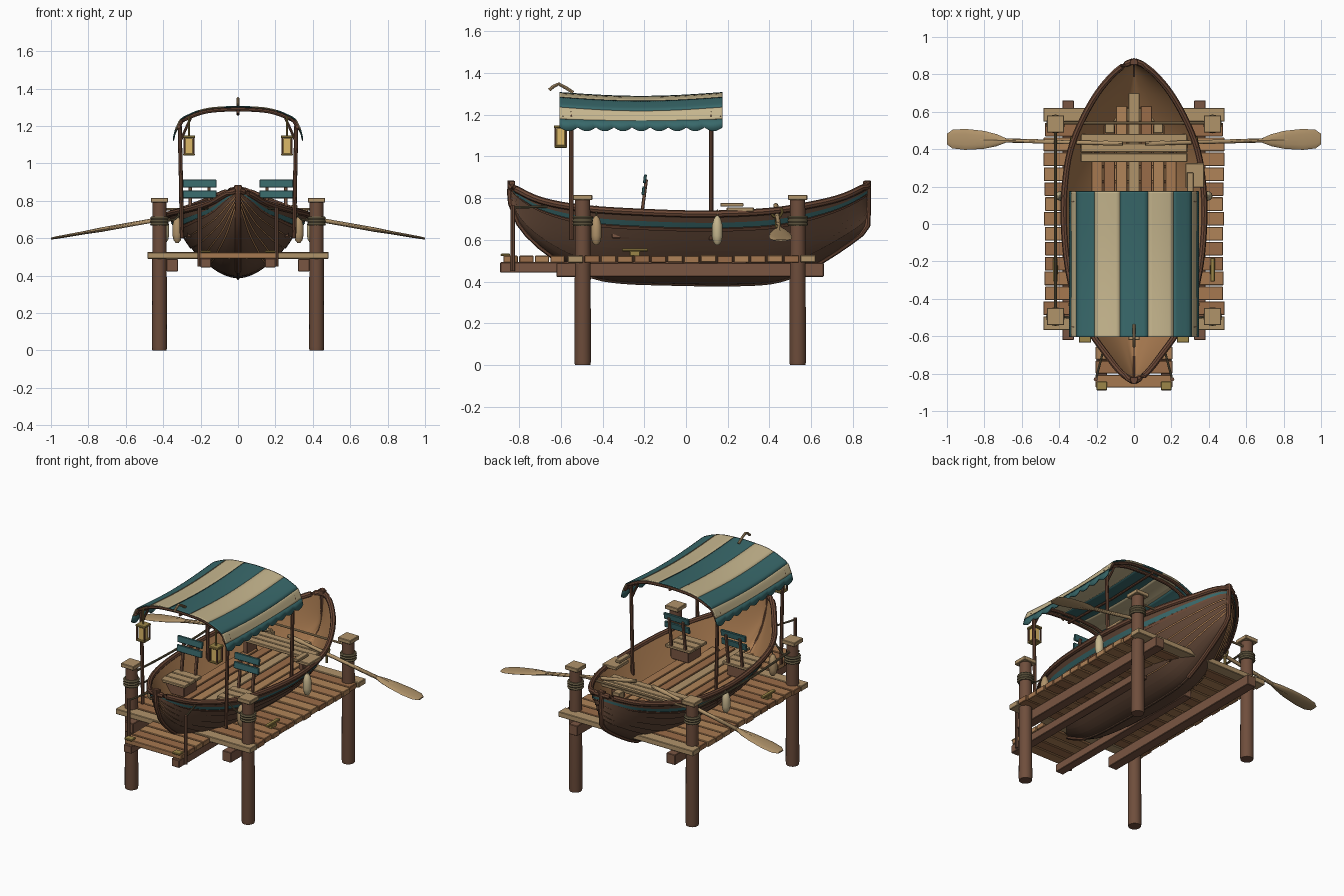
import bpy, bmesh, math, random
from mathutils import Vector, Matrix

if "Cube" in bpy.data.objects:
    bpy.data.objects.remove(bpy.data.objects["Cube"])
random.seed(4)

def mat(name, hexcol):
    c = [int(hexcol[i:i + 2], 16) / 255 for i in (0, 2, 4)]
    m = bpy.data.materials.new(name)
    m.diffuse_color = [((v + .055) / 1.055) ** 2.4 if v > .04 else v / 12.9 for v in c] + [1]
    m.use_nodes = True
    m.node_tree.nodes["Principled BSDF"].inputs["Base Color"].default_value = m.diffuse_color
    return m
HULL, TRIM, INNER = mat("hull", "5f4535"), mat("trim", "6b4836"), mat("inner", "a87a50")
PILE, JOIST, LIGHT = mat("pile", "6f4e3c"), mat("joist", "7a5642"), mat("light", "b0936a")
PLANKS = [mat("plank%d" % i, h) for i, h in enumerate(("a67850", "9a6c48", "b08458"))]
TEAL, CREAM, ROPE = mat("teal", "38686a"), mat("cream", "c6b68e"), mat("rope", "6d6248")
BRASS, GLOW = mat("brass", "9c8648"), mat("glow", "dcb868")

def make(name, bm, m, smooth=True):
    bmesh.ops.recalc_face_normals(bm, faces=bm.faces)
    me = bpy.data.meshes.new(name)
    bm.to_mesh(me); bm.free()
    ob = bpy.data.objects.new(name, me)
    bpy.context.collection.objects.link(ob)
    me.materials.append(m)
    if smooth:
        bpy.ops.object.select_all(action='DESELECT')
        bpy.context.view_layer.objects.active = ob
        ob.select_set(True)
        bpy.ops.object.shade_smooth_by_angle(angle=math.radians(35))
    return ob

def box(name, c, s, m, rx=0, bev=.003):
    bm = bmesh.new()
    bmesh.ops.create_cube(bm, size=1)
    bmesh.ops.scale(bm, vec=s, verts=bm.verts)
    if bev:
        bmesh.ops.bevel(bm, geom=bm.edges[:], offset=bev, segments=1, affect='EDGES')
    bm.transform(Matrix.Translation(c) @ Matrix.Rotation(rx, 4, 'X'))
    return make(name, bm, m, False)

def skin(bm, rings, closed=True):
    vs = [[bm.verts.new(p) for p in r] for r in rings]
    n = len(vs[0])
    for a, b in zip(vs, vs[1:]):
        for i in range(n if closed else n - 1):
            bm.faces.new((a[i], a[(i + 1) % n], b[(i + 1) % n], b[i]))
    if closed:
        bm.faces.new(vs[0]); bm.faces.new(vs[-1])

def loft(name, rings, m, n=12, mtx=Matrix()):
    # rings of (height, half width x, half width y)
    bm = bmesh.new()
    skin(bm, [[mtx @ Vector((a * math.cos(k * math.tau / n), b * math.sin(k * math.tau / n), h))
               for k in range(n)] for h, a, b in rings])
    return make(name, bm, m)

def tube(name, pts, r, m, n=8):
    pts = [Vector(p) for p in pts]
    bm, rings = bmesh.new(), []
    for i, p in enumerate(pts):
        d = (pts[min(i + 1, len(pts) - 1)] - pts[max(i - 1, 0)]).normalized()
        u = d.cross(Vector((1, 0, 0)) if abs(d.x) < .8 else Vector((0, 1, 0))).normalized()
        w = d.cross(u)
        rings.append([p + r * (u * math.cos(k * math.tau / n) + w * math.sin(k * math.tau / n)) for k in range(n)])
    skin(bm, rings)
    return make(name, bm, m)

def ring(name, c, R, r, m):
    bm = bmesh.new()
    N = 20
    g = [[bm.verts.new((c[0] + (R + r * math.cos(b * math.tau / 6)) * math.cos(a * math.tau / N),
                        c[1] + (R + r * math.cos(b * math.tau / 6)) * math.sin(a * math.tau / N),
                        c[2] + r * math.sin(b * math.tau / 6))) for b in range(6)] for a in range(N)]
    for a in range(N):
        for b in range(6):
            bm.faces.new((g[a][b], g[(a + 1) % N][b], g[(a + 1) % N][(b + 1) % 6], g[a][(b + 1) % 6]))
    return make(name, bm, m)

def curve(tab):
    # smooth interpolation through (position, value) pairs
    def f(y):
        y = max(tab[0][0], min(tab[-1][0], y))
        i = next(k for k in range(len(tab) - 1) if y <= tab[k + 1][0])
        sl = lambda k: (tab[min(k + 1, len(tab) - 1)][1] - tab[max(k - 1, 0)][1]) / \
            (tab[min(k + 1, len(tab) - 1)][0] - tab[max(k - 1, 0)][0])
        (a, p), (b, q) = tab[i], tab[i + 1]
        h = b - a; t = (y - a) / h
        return (p * (2*t**3 - 3*t*t + 1) + h * sl(i) * (t**3 - 2*t*t + t)
                + q * (3*t*t - 2*t**3) + h * sl(i + 1) * (t**3 - t*t))
    return f

# Boat lines: half width, sheer height and keel height along y
width = curve([(-.84, .006), (-.8, .065), (-.7, .145), (-.55, .25), (-.4, .315), (-.2, .358), (.05, .376),
               (.25, .365), (.4, .338), (.55, .28), (.7, .195), (.8, .112), (.85, .05), (.87, .006)])
sheer = curve([(-.84, .855), (-.7, .79), (-.5, .752), (-.2, .732), (.1, .724), (.4, .737), (.6, .768), (.75, .805), (.87, .86)])
keel = curve([(-.84, .78), (-.8, .68), (-.7, .57), (-.55, .47), (-.4, .41), (-.1, .39), (.35, .39),
              (.5, .42), (.65, .5), (.78, .585), (.84, .63), (.87, .67)])
STN = [.015 - .855 * math.cos(math.pi * i / 48) for i in range(49)]

def hull_pt(y, v, off):
    t = v ** 1.6
    return Vector((max(.002, width(y) * t ** .55 + off * min(1, v * 4)) if v > 0 else 0,
                   y, keel(y) + (sheer(y) - keel(y)) * t - (min(off, 0) * (1 - v))))

def strip(name, v0, v1, o0, o1, m, sub=3):
    bm = bmesh.new()
    for s in (-1, 1):
        rows = [[Vector((s * p.x, p.y, p.z)) for p in (hull_pt(y, v0 + (v1 - v0) * k / sub, o0 + (o1 - o0) * k / sub)
                 for k in range(sub + 1))] for y in STN]
        skin(bm, rows, False)
    bmesh.ops.remove_doubles(bm, verts=bm.verts, dist=.0002)
    return make(name, bm, m)

# Lapped hull strakes, inner lining, painted band, gunwale
for k in range(8):
    strip("hull_strake_%d" % k, k / 8, (k + 1) / 8, .007 if k > 2 else .001, 0 if k > 1 else .001, HULL)
strip("hull_lining", 0, 1, -.018, -.014, INNER, 14)
strip("teal_band", .87, .92, .009, .009, TEAL)
strip("rub_strake", .835, .865, .012, .012, TRIM)
for s in (-1, 1):
    tube("gunwale", [(s * width(y), y, sheer(y)) for y in STN], .017, TRIM)
# Stem and stern posts with heads
for name, ys in (("stem", [.5, .58, .65, .72, .78, .84, .868]), ("stern_post", [-.45, -.55, -.63, -.7, -.76, -.8, -.838])):
    e = 1 if ys[0] > 0 else -1
    tube(name, [(0, y, keel(y)) for y in ys] + [(0, ys[-1] + e * .004, .76 if e > 0 else .82), (0, ys[-1] + e * .002, .885)], .015, TRIM)
    box(name + "_cap", (0, ys[-1] - e * .004, .865), (.044, .03, .035), TRIM)
tube("keel_strip", [(0, y / 20, keel(y / 20) - .001) for y in range(-9, 11)], .008, HULL)

# Floorboards with stepped ends
for i, (a, b) in enumerate([(-.35, .45), (-.5, .53), (-.56, .63), (-.62, .7), (-.56, .63), (-.5, .53), (-.35, .45)]):
    box("floorboard", ((i - 3) * .066, (a + b) / 2, .6), (.06, b - a, .016), PLANKS[i % 3] if i != 3 else LIGHT)
# Rowing bench
for k in range(3):
    box("rowing_bench", (0, .355 + k * .052, .705), (.57, .047, .02), LIGHT)
for s in (-1, 1):
    box("bench_support", (s * .2, .41, .65), (.03, .1, .1), JOIST)
    box("bow_block", (s * .13, .51, .66), (.05, .05, .1), LIGHT)
box("side_board", (.325, .26, .745), (.1, .13, .02), LIGHT)
box("side_board_top", (.3, .22, .768), (.035, .11, .018), LIGHT)

# Two chairs facing the stern
for s in (-1, 1):
    x = s * .205
    for k in range(3):
        box("chair_seat", (x, -.235 - k * .06, .69), (.18, .055, .018), LIGHT)
    box("chair_base", (x, -.29, .645), (.13, .13, .075), JOIST)
    for d in (-.05, .05):
        box("chair_upright", (x + d, -.203, .79), (.018, .016, .2), JOIST, -.13)
    for z in (.835, .892):
        box("chair_slat", (x, -.21 + (z - .79) * .13, z), (.18, .014, .042), TEAL, -.13)

# Oars with rowlocks
for s in (-1, 1):
    a, b = Vector((s * .06, .43, .765)), Vector((s, .455, .598))
    d = (b - a).normalized()
    u = Vector((0, 1, 0)); u = (u - d * u.dot(d)).normalized()
    M = Matrix.Translation(a) @ Matrix((d.cross(u), u, d)).transposed().to_4x4()
    L = (b - a).length
    loft("oar_shaft", [(0, .012, .012), (.1, .014, .014), (.11, .011, .011), (L - .27, .012, .012), (L - .1, .006, .006)], LIGHT, 10, M)
    loft("oar_blade", [(L - .32, .011, .012), (L - .27, .011, .032), (L - .2, .009, .048), (L - .1, .008, .056),
                       (L - .03, .007, .05), (L, .005, .028)], LIGHT, 12, M)
    x = s * .335
    tube("rowlock_pin", [(x, .435, .66), (x, .435, .71)], .008, BRASS)
    tube("rowlock", [(x, .435 + .027 * math.sin(q), .735 - .027 * math.cos(q)) for q in (-2.3, -1.5, -.7, 0, .7, 1.5, 2.3)], .006, BRASS)

# Rope fenders on the hull sides
for s in (-1, 1):
    for y in (-.43, .15):
        x = s * (width(y) + .02)
        loft("fender", [(.575, .008, .008), (.59, .02, .02), (.62, .026, .026), (.67, .025, .025), (.7, .017, .017), (.715, .007, .007)],
             CREAM if y > 0 else LIGHT, 12, Matrix.Translation((x, y, 0)))
        tube("fender_rope", [(x, y, .71), (s * width(y), y, sheer(y) + .018)], .004, ROPE)

# Canopy frame: posts, arched ribs, side rails
arch = curve([(0, 1.305), (.075, 1.302), (.15, 1.296), (.21, 1.282), (.26, 1.262), (.31, 1.232), (.335, 1.18)])
for y in (-.55, .12):
    for s in (-1, 1):
        tube("canopy_post", [(s * .3, y, .6), (s * .305, y, .9), (s * .312, y, 1.215)], .011, TRIM)
        tube("canopy_brace", [(s * .308, y, 1.12), (s * .25, y, 1.25)], .007, TRIM)
for y in (-.59, -.55, .12, .165):
    tube("canopy_rib", [(x / 40, y, arch(abs(x / 40)) - .016) for x in range(-13, 14)], .01, TRIM)
for x in (-.315, 0, .315):
    tube("canopy_rail", [(x, -.6, arch(abs(x)) - .03), (x, -.2, arch(abs(x)) - .042), (x, .17, arch(abs(x)) - .03)], .008, TRIM)

# Striped canopy cloth with sag and scalloped valance
NY = 72
def cloth(name, prof, m, scallop=False):
    bm, rows = bmesh.new(), []
    for j in range(NY + 1):
        q = j / NY
        row = []
        for i, (x, z) in enumerate(prof):
            dz = -.018 * math.sin(math.pi * q)
            if scallop:
                dz = dz * .4 if i == 0 else .012 - .018 * abs(math.sin(math.pi * q * 9))
            row.append((x, -.605 + .78 * q, z + dz))
        rows.append(row)
    skin(bm, rows, False)
    mod = make(name, bm, m).modifiers.new("thick", 'SOLIDIFY')
    mod.thickness = .006; mod.offset = 0
def span(a, b, s=1):
    return [(s * (a + (b - a) * k / 6), arch(abs(a + (b - a) * k / 6))) for k in range(7)]
cloth("canopy_middle_stripe", span(-.075, .075), TEAL)
for s in (-1, 1):
    cloth("canopy_cream_stripe", span(.075, .21, s), CREAM)
    cloth("canopy_teal_stripe", span(.21, .308, s), TEAL)
    cloth("canopy_edge_stripe", span(.308, .335, s), CREAM)
    cloth("canopy_valance", [(s * .335, 1.178), (s * .345, 1.127)], TEAL, True)
tube("canopy_hook", [(0, -.54, 1.305), (0, -.575, 1.328), (0, -.61, 1.347), (0, -.635, 1.335), (0, -.655, 1.318)], .008, LIGHT)

# Lanterns
for s in (-1, 1):
    x, y = s * .262, -.6
    box("lantern_glass", (x, y, 1.093), (.044, .044, .085), GLOW)
    box("lantern_base", (x, y, 1.047), (.062, .062, .012), BRASS)
    box("lantern_roof", (x, y, 1.142), (.066, .066, .014), BRASS)
    for a in (-.026, .026):
        for b in (-.026, .026):
            box("lantern_bar", (x + a, y + b, 1.093), (.008, .008, .09), TRIM, 0, 0)
    tube("lantern_hanger", [(x, y, 1.145), (x, y, 1.25)], .005, BRASS)

# Jetty: planks, joists and front step
for k in range(15):
    c = LIGHT if k in (0, 14) else random.choice(PLANKS)
    box("deck_plank", (0, -.53 + k * .0796, .508 + random.uniform(-.002, .002)), (.97 - random.uniform(0, .02) * (k % 14 > 0), .073, .034), c)
for k in range(4):
    box("step_plank", (0, -.84 + k * .075, .508), (.41, .068, .032), PLANKS[k % 3])
for s in (-1, 1):
    box("joist", (s * .352, .02, .456), (.062, 1.28, .066), JOIST)
    box("step_joist", (s * .172, -.3, .468), (.055, 1.18, .05), JOIST)
    box("step_bracket", (s * .172, -.865, .528), (.055, .045, .012), BRASS)
    tube("step_post", [(s * .205, -.83, .45), (s * .205, -.83, .765)], .011, PILE)
    tube("step_rail", [(s * .205, -.835, .755), (s * .16, -.66, .76)], .006, ROPE)
    # deck cleats
    box("cleat_foot", (s * .42, -.245, .535), (.025, .05, .025), BRASS)
    box("cleat_bar", (s * .42, -.245, .552), (.024, .125, .014), BRASS)
    # piles with caps and rope coils
    for y in (-.495, .535):
        loft("pile", [(0, .038, .038), (.02, .041, .041), (.79, .037, .037)], PILE, 14, Matrix.Translation((s * .42, y, 0)))
        box("pile_cap", (s * .42, y, .803), (.092, .092, .026), LIGHT)
        for k in range(3):
            ring("pile_rope", (s * .42, y, .675 + k * .016), .041, .009, ROPE)
# Hand ropes and mooring lines
tube("side_rope", [(-.42, -.495 + 1.03 * k / 10, .745 - .02 * math.sin(math.pi * k / 10)) for k in range(11)], .007, ROPE)
tube("back_rail", [(-.42, .54, .755), (.42, .54, .755)], .007, LIGHT)
for s in (-1, 1):
    tube("mooring_line", [(s * .4, -.495, .69), (s * .34, -.5, .7), (s * .275, -.51, .755)], .006, ROPE)
